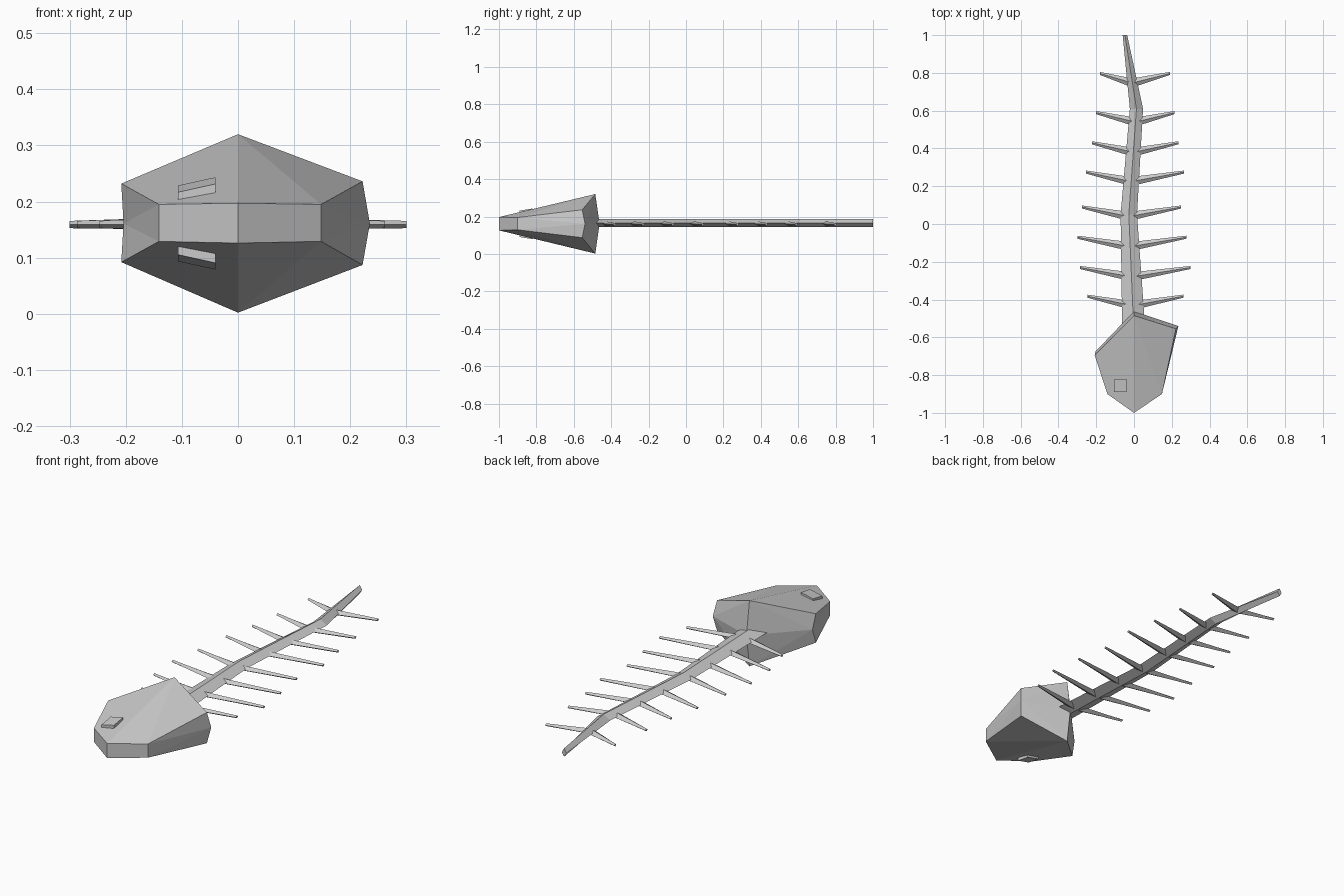
import bpy, bmesh
from mathutils import Vector

if "Cube" in bpy.data.objects:
    bpy.data.objects.remove(bpy.data.objects["Cube"])


def finish(name, bm):
    bmesh.ops.recalc_face_normals(bm, faces=bm.faces[:])
    me = bpy.data.meshes.new(name)
    bm.to_mesh(me)
    bm.free()
    ob = bpy.data.objects.new(name, me)
    bpy.context.collection.objects.link(ob)
    return ob


def loft(name, sections):
    """Closed four-sided bar through a list of cross-sections."""
    bm = bmesh.new()
    rings = [[bm.verts.new(p) for p in s] for s in sections]
    for a, b in zip(rings, rings[1:]):
        for i in range(4):
            j = (i + 1) % 4
            bm.faces.new((a[i], a[j], b[j], b[i]))
    bm.faces.new(rings[0])
    bm.faces.new(rings[-1])
    return finish(name, bm)


# Head: faceted wedge, fanned from a peak at the back, with a bulging rear rim
top = [(0, -.485, .32), (.222, -.555, .236), (.148, -.9, .195),
       (0, -1, .197), (-.141, -.9, .195), (-.208, -.695, .232)]
low = [(0, -.485, .002), (.222, -.555, .087), (.148, -.9, .129),
       (0, -1, .126), (-.141, -.9, .129), (-.208, -.695, .092)]
mid = [(0, -.462, .161), (.235, -.54, .161), (-.204, -.675, .161)]
bm = bmesh.new()
t, l, m = ([bm.verts.new(p) for p in s] for s in (top, low, mid))
for ring in (t, l):
    for i in range(1, 5):
        bm.faces.new((ring[0], ring[i], ring[i + 1]))
for i in range(2, 4):
    bm.faces.new((t[i], t[i + 1], l[i + 1], l[i]))
for side, front, rim in ((1, 2, m[1]), (5, 4, m[2])):
    bm.faces.new((t[side], t[front], rim))
    bm.faces.new((t[front], l[front], rim))
    bm.faces.new((l[front], l[side], rim))
    for ring in (t, l):
        bm.faces.new((ring[0], ring[side], rim))
        bm.faces.new((ring[0], rim, m[0]))
finish("head", bm)

# Eyes: small tilted plates above and below the head
for name, s, base in (("eye_top", 1, .230), ("eye_bottom", -1, .092)):
    quads = []
    for dz in (0, -.025):
        quads.append([(-.0735 + dx, -.855 + dy,
                       base + s * (dx * .22 + dy * .17 + dz))
                      for dx, dy in ((-.033, -.035), (.033, -.035),
                                     (.033, .035), (-.033, .035))])
    loft(name, quads)

# Spine: wavy diamond-section bar; (y, left x, right x)
path = [(-.56, -.062, .055), (-.45, -.064, .052), (.05, -.071, .016),
        (.61, -.022, .048), (1, -.06, -.036)]
loft("spine", [[(a, y, .165), ((a + b) / 2, y, .186),
                (b, y, .165), ((a + b) / 2, y, .145)] for y, a, b in path])


def spine_x(y):
    for (y0, a0, b0), (y1, a1, b1) in zip(path, path[1:]):
        if y0 <= y <= y1:
            f = (y - y0) / (y1 - y0)
            return ((a0 + b0) * (1 - f) + (a1 + b1) * f) / 2


# Ribs: tapered diamond spikes; (tip y, left tip x, right tip x)
ribs = [(.797, -.18, .19), (.59, -.202, .215), (.43, -.222, .235),
        (.275, -.254, .265), (.09, -.275, .25), (-.07, -.30, .277),
        (-.23, -.287, .30), (-.382, -.247, .262)]
for n, (y, left, right) in enumerate(ribs, 1):
    for side, tip in (("left", left), ("right", right)):
        ry = y - .05
        ends = ((spine_x(ry), ry, .162, .024, .013), (tip, y, .159, .008, .0065))
        loft(f"rib_{side}_{n}", [[(x, c - w, z), (x, c, z + h),
                                  (x, c + w, z), (x, c, z - h)]
                                 for x, c, z, w, h in ends])
